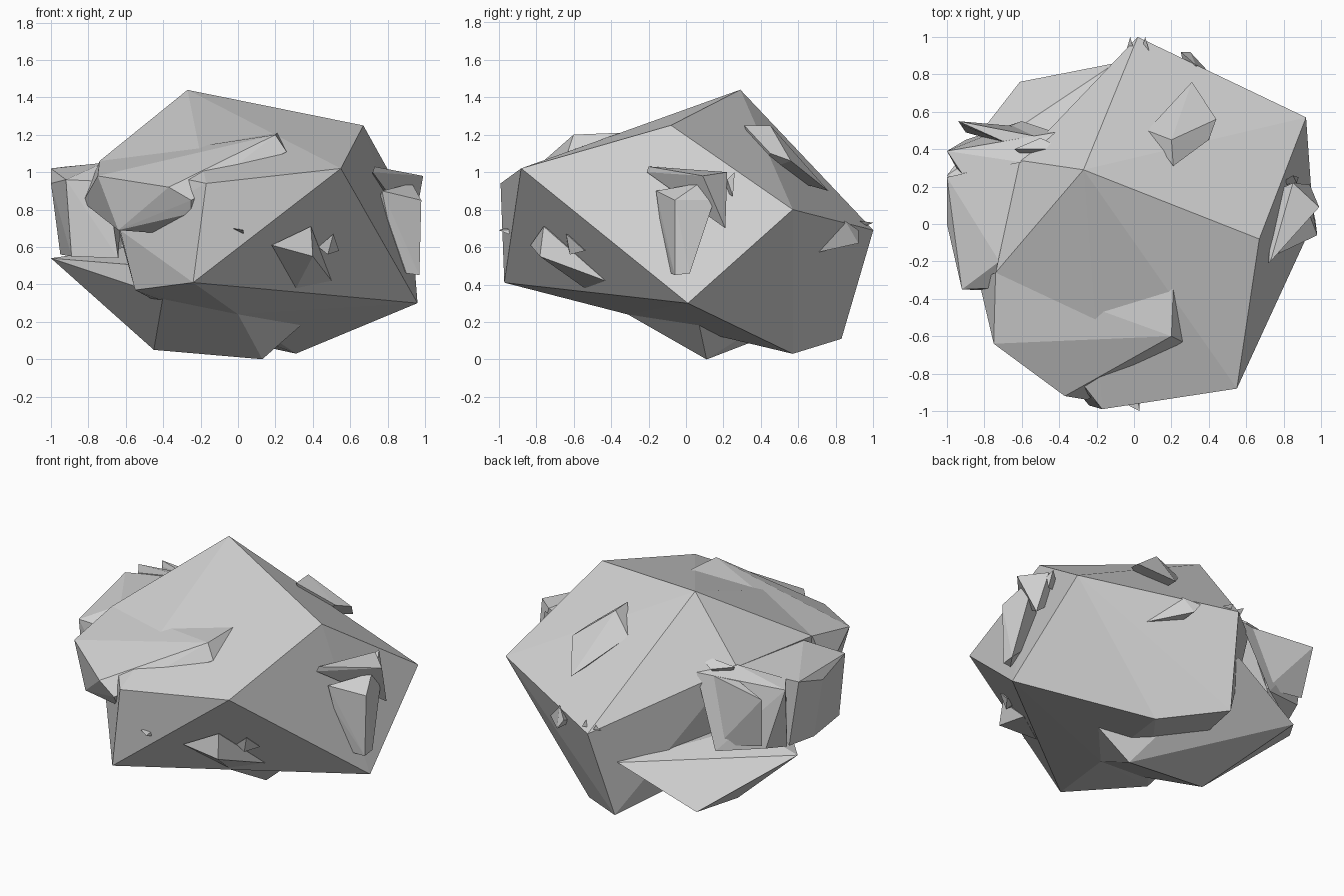
import bpy
import bmesh

# Remove the default object
default = bpy.data.objects.get("Cube")
if default:
    bpy.data.objects.remove(default, do_unlink=True)


def make_material(name, colour):
    material = bpy.data.materials.new(name)
    material.use_nodes = True
    material.diffuse_color = colour
    shader = material.node_tree.nodes["Principled BSDF"]
    shader.inputs["Base Color"].default_value = colour
    shader.inputs["Roughness"].default_value = .9
    return material


stone = make_material("light grey stone", (.64, .64, .64, 1))


def chunk(name, corners):
    """Make a flat-faced convex piece of rock from its corner points."""
    mesh = bpy.data.meshes.new(name)
    bm = bmesh.new()
    for corner in corners:
        bm.verts.new(corner)
    hull = bmesh.ops.convex_hull(bm, input=bm.verts[:], use_existing_faces=False)
    leftovers = {item for key in ("geom_interior", "geom_unused")
                 for item in hull[key] if isinstance(item, bmesh.types.BMVert)}
    bmesh.ops.delete(bm, geom=list(leftovers), context="VERTS")
    bmesh.ops.recalc_face_normals(bm, faces=bm.faces[:])
    bm.to_mesh(mesh)
    bm.free()
    mesh.materials.append(stone)
    piece = bpy.data.objects.new(name, mesh)
    bpy.context.scene.collection.objects.link(piece)
    return piece


# Shared corners, so neighbouring pieces meet cleanly
peak = (-.27, .29, 1.44)
front_low = (-.24, -.97, .41)
front_left_low = (-.55, -.53, .37)
left_ridge_front = (-.74, -.26, 1.06)
left_ridge_back = (-.61, .34, 1.05)
back_tip = (.02, 1, .69)
under_front = (0, -.31, .24)

# Main boulder
chunk("main_boulder", [
    peak, front_low, front_left_low, left_ridge_front, left_ridge_back, back_tip,
    under_front, (.67, -.08, 1.25), (.55, -.88, 1.02), (.96, .01, .3),
    (.92, .57, .8), (-.17, -.99, .94), (-.06, .83, .11), (.31, .57, .03),
    (-.63, -.5, .69),
])

# Lower ledge under the left and back
chunk("lower_ledge", [
    under_front, (.13, .11, 0), (-.45, .1, .05), (-1, .26, .54),
    (-.61, .76, .25), (-.1, .86, .48), (.45, .05, .28), (-.4, -.43, .34),
    (-.5, -.3, .5), (-.6, .2, .6),
])

# Blocks on the left side
chunk("left_block", [
    left_ridge_back, (-.72, -.2, 1.05), (-1, 0, .94), (-.92, -.35, .96),
    (-.7, -.34, .95), (-1, .25, 1.02), (-.89, -.33, .55), (-.64, -.36, .54),
    (-.95, .02, .56), (-.93, .25, .58),
])
chunk("left_back_block", [
    (-.42, .49, 1.02), (-1, .39, 1.02), (-.92, .27, 1.03), (-.6, .33, 1.06),
    (-.9, .45, .63), (-.6, .55, .57), (-.95, .3, .6),
])
chunk("left_back_sliver", [
    (-.94, .55, 1), (-.53, .47, 1.02), (-.65, .42, 1.02), (-.9, .49, .66),
    (-.92, .53, .97), (-.6, .52, .6),
])
chunk("left_crest", [
    (-.64, .4, 1.08), (-.37, .4, 1.1), (-.5, .46, 1.05), (-.5, .3, .9),
])

# Long shard lying over the front
chunk("front_shard", [
    left_ridge_front, (-.75, -.64, .98), (.21, -.35, 1.21), (.2, -.6, 1.2),
    (.26, -.63, 1.11), (-.83, -.3, .84), (-.37, -.92, .92), (-.25, -.94, .85),
    (-.25, -.9, .78), (-.64, -.68, .69), (-.38, -.7, .67), (0, -.5, .9),
])

# Shards on the right face
chunk("right_shard", [
    (.98, -.06, .85), (.97, -.06, .45), (.97, .02, .46), (.77, -.16, .9),
    (.93, .07, .94), (.94, .15, .85), (.8, -.14, .75), (.9, -.08, .46),
    (.7, 0, .7),
])
chunk("right_fin", [
    (.72, -.21, 1), (.73, -.2, 1.03), (.99, .09, .98), (.85, .22, 1),
    (.94, .21, .7), (.7, .15, .9),
])
chunk("right_splinter", [(.85, .26, 1), (.88, .25, .87), (.87, .22, .96), (.75, .2, .9)])

# Shards on the front right face
chunk("front_right_shard", [
    (.18, -.83, .61), (.39, -.76, .71), (.4, -.78, .55), (.31, -.54, .38),
    (.5, -.43, .42), (.3, -.5, .6),
])
chunk("front_right_chip", [
    (.43, -.63, .6), (.51, -.64, .67), (.54, -.54, .58), (.48, -.62, .56),
    (.45, -.5, .6),
])
chunk("front_chip", [(-.03, -.97, .7), (.03, -1, .69), (.03, -.95, .67), (0, -.8, .7)])

# Shards on the back slopes
chunk("top_back_shard", [
    (.07, .5, 1.13), (.21, .31, 1.25), (.2, .45, 1.25), (.44, .56, 1.06),
    (.31, .76, .9), (.4, .45, 1.1), (.2, .4, 1),
])
chunk("back_shard", [
    (.55, .65, .56), (.25, .92, .69), (.3, .92, .62), (.33, .85, .74),
    (.3, .7, .6),
])

# Small splinters beside the back tip
for side in (-.02, .06):
    chunk("back_splinter", [
        (side, 1, .73), (side + .02, .93, .74), (side - .02, .93, .7), (side, .85, .7),
    ])
